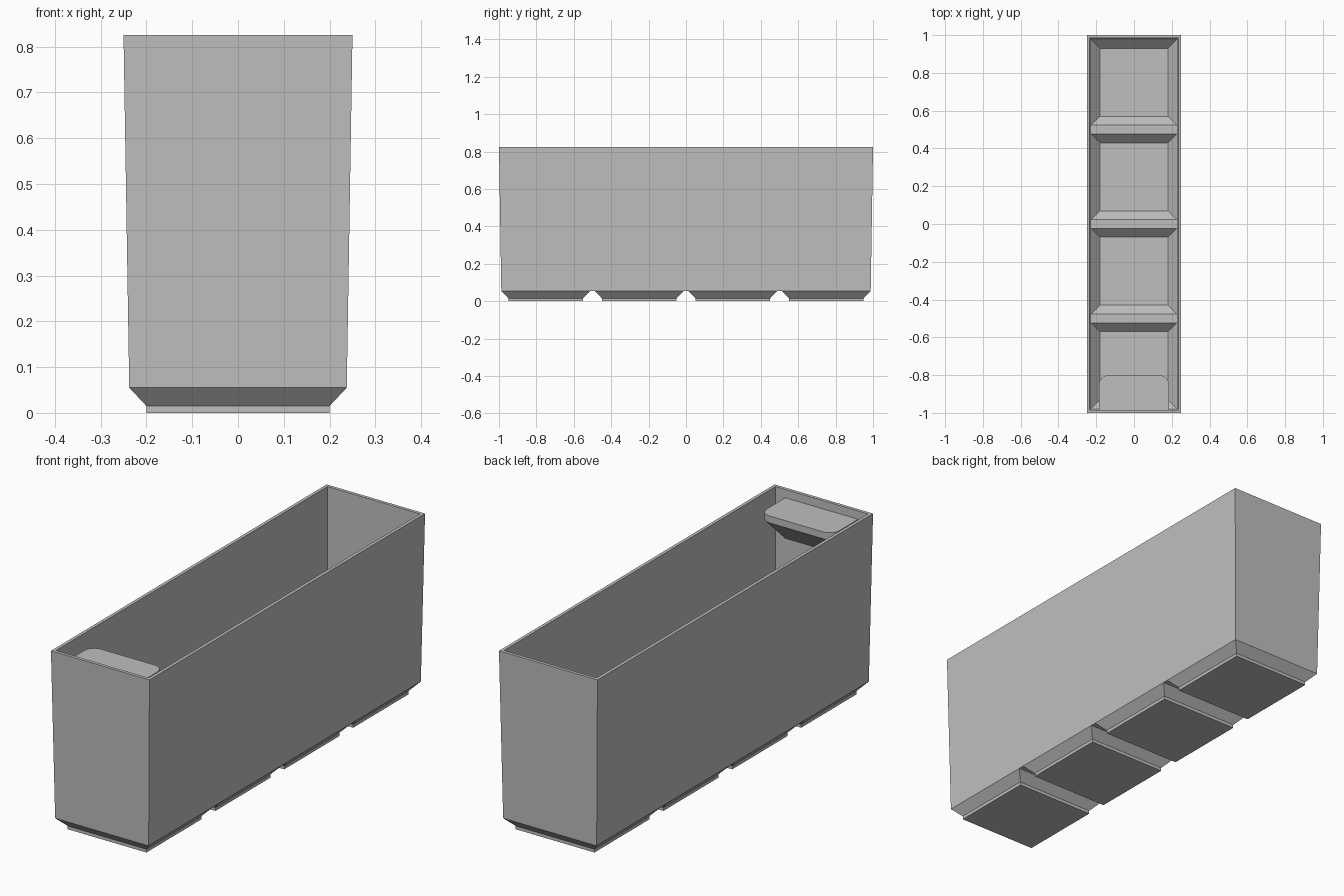
import bpy, bmesh, math

if "Cube" in bpy.data.objects:
    bpy.data.objects.remove(bpy.data.objects["Cube"], do_unlink=True)

grey = bpy.data.materials.new("light grey plastic")
grey.use_nodes = True
colour = (0.52, 0.52, 0.52, 1)
grey.diffuse_color = colour
grey.node_tree.nodes["Principled BSDF"].inputs["Base Color"].default_value = colour

CELLS = [-0.75, -0.25, 0.25, 0.75]
RIM_Z = 0.825


def finish(bm, name):
    bmesh.ops.recalc_face_normals(bm, faces=bm.faces)
    mesh = bpy.data.meshes.new(name)
    bm.to_mesh(mesh)
    bm.free()
    mesh.materials.append(grey)
    obj = bpy.data.objects.new(name, mesh)
    bpy.context.collection.objects.link(obj)
    return obj


def ring(bm, hx, hy, z, cy=0):
    """Rectangle of vertices, anticlockwise from front left corner."""
    return [bm.verts.new((sx * hx, cy + sy * hy, z))
            for sx, sy in ((-1, -1), (1, -1), (1, 1), (-1, 1))]


def bridge(bm, a, b):
    for i in range(4):
        j = (i + 1) % 4
        bm.faces.new((a[i], a[j], b[j], b[i]))


def skin(bm, rim_x, rim_y, levels):
    """Tapered walls over four stepped cells; levels are (half size, z) from the top."""
    rim = ring(bm, rim_x, rim_y, RIM_Z)
    tops = []
    for cy in CELLS:
        loops = [ring(bm, h, h, z, cy) for h, z in levels]
        for a, b in zip(loops, loops[1:]):
            bridge(bm, a, b)
        bm.faces.new(loops[-1])
        tops.append(loops[0])
    # strips between neighbouring cells
    for a, b in zip(tops, tops[1:]):
        bm.faces.new((a[3], a[2], b[1], b[0]))
    # end walls and long side walls
    bm.faces.new((rim[0], rim[1], tops[0][1], tops[0][0]))
    bm.faces.new((rim[2], rim[3], tops[-1][3], tops[-1][2]))
    right = [v for t in tops for v in (t[1], t[2])]
    left = [v for t in tops for v in (t[0], t[3])]
    bm.faces.new([rim[2], rim[1]] + right)
    bm.faces.new([rim[3], rim[0]] + left)
    return rim


# Bin body: outer skin with feet, inner skin with pockets, joined at the rim
bm = bmesh.new()
outer = skin(bm, 0.25, 1.0, [(0.2375, 0.055), (0.2, 0.015), (0.2, 0)])
inner = skin(bm, 0.235, 0.985, [(0.227, 0.068), (0.18, 0.02)])
bridge(bm, outer, inner)
finish(bm, "bin_body")

# Label shelf: rounded lip hulled down to a line on the front wall
HALF, FRONT, WALL, R = 0.185, -0.80, -0.985, 0.05
outline = [(HALF, WALL)]
for i in range(7):
    a = math.pi / 2 * i / 6
    outline.append((HALF - R + R * math.cos(a), FRONT - R + R * math.sin(a)))
outline += [(-x, y) for x, y in reversed(outline)]
bm = bmesh.new()
for z in (0.755, 0.787):
    for x, y in outline:
        bm.verts.new((x, y, z))
for x in (-HALF, HALF):
    bm.verts.new((x, WALL, 0.6))
hull = bmesh.ops.convex_hull(bm, input=bm.verts)
loose = [v for v in bm.verts if not v.link_faces]
bmesh.ops.delete(bm, geom=loose, context='VERTS')
bmesh.ops.dissolve_limit(bm, angle_limit=0.01, verts=bm.verts, edges=bm.edges)
finish(bm, "label_shelf")
